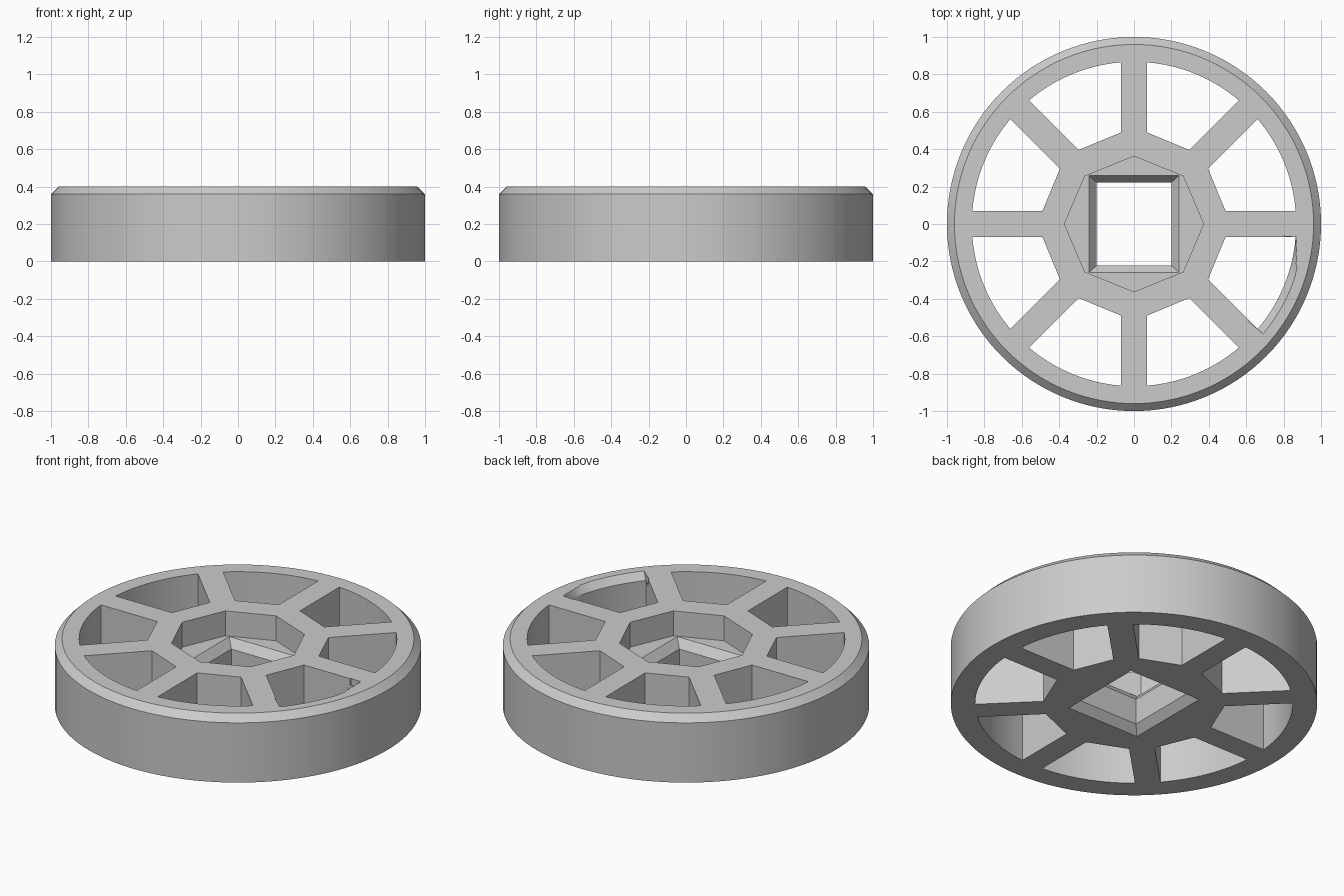
import bpy
import bmesh
from math import sin, cos, asin, radians, pi

cube = bpy.data.objects.get("Cube")
if cube:
    bpy.data.objects.remove(cube)

grey = bpy.data.materials.new("plain_grey")
grey.use_nodes = True
colour = (0.6, 0.6, 0.6, 1)
grey.diffuse_color = colour
grey.node_tree.nodes["Principled BSDF"].inputs["Base Color"].default_value = colour


def loft(name, rings):
    """Closed solid through equal-length rings of points."""
    bm = bmesh.new()
    loops = [[bm.verts.new(p) for p in ring] for ring in rings]
    for low, high in zip(loops, loops[1:]):
        for i in range(len(low)):
            j = (i + 1) % len(low)
            bm.faces.new((low[i], low[j], high[j], high[i]))
    bm.faces.new(loops[0][::-1])
    bm.faces.new(loops[-1])
    bmesh.ops.recalc_face_normals(bm, faces=bm.faces[:])
    mesh = bpy.data.meshes.new(name)
    bm.to_mesh(mesh)
    bm.free()
    mesh.materials.append(grey)
    obj = bpy.data.objects.new(name, mesh)
    bpy.context.collection.objects.link(obj)
    return obj


def ellipse(rx, ry, z, n):
    return [(rx * cos(2 * pi * i / n), ry * sin(2 * pi * i / n), z) for i in range(n)]


def rect(x, y, z):
    return [(x, y, z), (-x, y, z), (-x, -y, z), (x, -y, z)]


def polar(r, a, z):
    return (r * cos(a), r * sin(a), z)


HEIGHT, BEVEL = 0.4, 0.04
RIM, HUB, SPOKE = 0.867, 0.479, 0.07
HALF = radians(22.5)
edge = asin(SPOKE / RIM)

# Disc with bevelled top edge
wheel = loft("wheel", [ellipse(1, 1, 0, 128), ellipse(1, 1, HEIGHT - BEVEL, 128),
                       ellipse(1 - BEVEL, 1 - BEVEL, HEIGHT, 128)])
cutters = []

# Eight openings between the spokes
inner_u = (HUB - SPOKE * sin(HALF)) / cos(HALF)
inner_r = (inner_u ** 2 + SPOKE ** 2) ** 0.5
inner_a = asin(SPOKE / inner_r)
for k in range(8):
    start, end = k * 2 * HALF, (k + 1) * 2 * HALF
    a0, a1 = start + edge, end - edge
    outline = [(inner_r, end - inner_a), (inner_r, start + inner_a)]
    outline += [(RIM, a0 + (a1 - a0) * i / 12) for i in range(13)]
    cutters.append(loft("opening_cutter", [[polar(r, a, z) for r, a in outline]
                                           for z in (-0.1, 0.5)]))

# Bevel on the rim of a single opening
steps = [-edge - (2 * HALF - 2 * edge) * i / 12 for i in range(13)]
low = [polar(RIM, a, HEIGHT - BEVEL) for a in steps]
high = [polar(2 * min(0.866 / cos(a), 0.906) - RIM, a, HEIGHT + BEVEL) for a in steps]
for ring, z in ((low, HEIGHT - BEVEL), (high, HEIGHT + BEVEL)):
    ring += [polar(0.8, a, z) for a in (steps[-1], steps[0])]
cutters.append(loft("rim_bevel_cutter", [low, high]))

# Octagonal recess and square bore flared at both ends
cutters.append(loft("recess_cutter", [ellipse(0.372, 0.362, z, 8) for z in (0.25, 0.5)]))
cutters.append(loft("bore_cutter", [rect(0.29, 0.31, -0.05), rect(0.2, 0.222, 0.045),
                                    rect(0.2, 0.222, 0.2), rect(0.24, 0.26, 0.25),
                                    rect(0.24, 0.26, 0.3)]))

# Cut everything, then remove the cutters
for cutter in cutters:
    cutter.hide_render = True
    mod = wheel.modifiers.new("cut", "BOOLEAN")
    mod.operation = "DIFFERENCE"
    mod.solver = "EXACT"
    mod.object = cutter
bpy.context.view_layer.update()
result = bpy.data.meshes.new_from_object(
    wheel.evaluated_get(bpy.context.evaluated_depsgraph_get()))
wheel.modifiers.clear()
wheel.data = result
for cutter in cutters:
    bpy.data.objects.remove(cutter)

bpy.ops.object.select_all(action="DESELECT")
wheel.select_set(True)
bpy.context.view_layer.objects.active = wheel
bpy.ops.object.shade_smooth_by_angle(angle=radians(20))
